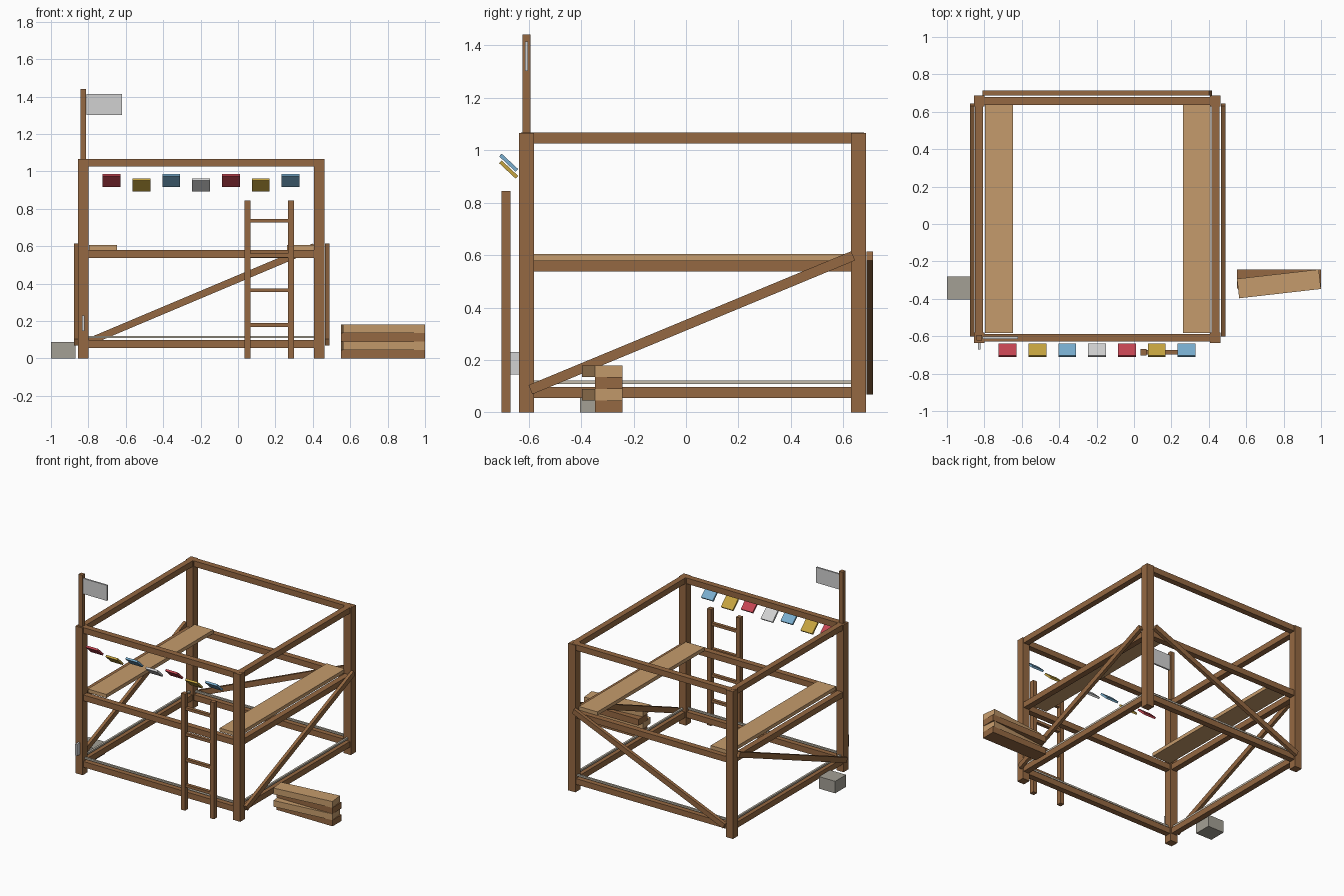
import bpy, math
from mathutils import Vector, Euler

cube = bpy.data.objects.get("Cube")
if cube:
    bpy.data.objects.remove(cube, do_unlink=True)


def material(name, rgb):
    m = bpy.data.materials.new(name)
    m.use_nodes = True
    m.diffuse_color = (*rgb, 1)
    m.node_tree.nodes["Principled BSDF"].inputs["Base Color"].default_value = (*rgb, 1)
    return m


WOOD = material("brown wood", (0.30, 0.14, 0.054))
PLANK = material("pale wood", (0.56, 0.33, 0.15))
STONE = material("stone grey", (0.37, 0.35, 0.30))
ROPE = material("rope beige", (0.55, 0.50, 0.41))
WHITE = material("cloth white", (0.64, 0.64, 0.64))
RED = material("cloth red", (0.56, 0.06, 0.085))
YELLOW = material("cloth yellow", (0.56, 0.37, 0.05))
BLUE = material("cloth blue", (0.19, 0.42, 0.62))


def box(name, centre, size, mat, rot=(0, 0, 0)):
    """Solid box given by centre, full size and rotation."""
    bpy.ops.mesh.primitive_cube_add(size=1)
    ob = bpy.context.object
    ob.name = name
    turn = Euler(rot).to_matrix()
    for v in ob.data.vertices:
        v.co = turn @ Vector(a * b for a, b in zip(v.co, size))
    ob.location = centre
    ob.data.materials.append(mat)
    return ob


# Frame layout
LEFT, RIGHT, FRONT, BACK = -0.828, 0.435, -0.608, 0.658
MID_X, MID_Y = (LEFT + RIGHT) / 2, (FRONT + BACK) / 2
SPAN_X, SPAN_Y = RIGHT - LEFT, BACK - FRONT
HEIGHT, THICK = 1.066, 0.057

# Corner posts
for x in (LEFT, RIGHT):
    for y in (FRONT, BACK):
        box("corner_post", (x, y, HEIGHT / 2), (THICK, THICK, HEIGHT), WOOD)

# Three levels of beams
for z in (0.076, 0.558, 1.046):
    for y in (FRONT, BACK):
        box("cross_beam", (MID_X, y, z), (SPAN_X, 0.042, 0.042), WOOD)
    for x in (LEFT, RIGHT):
        box("side_beam", (x, MID_Y, z), (0.042, SPAN_Y, 0.042), WOOD)

# Thin lines just above the lowest beams
for y in (FRONT, BACK):
    box("low_rope", (MID_X, y, 0.115), (SPAN_X, 0.014, 0.012), ROPE)
for x in (LEFT, RIGHT):
    box("low_rope", (x, MID_Y, 0.115), (0.014, SPAN_Y, 0.012), ROPE)

# Diagonal braces on both sides and the back
rise = 0.51
for x in (LEFT - 0.037, RIGHT + 0.042):
    box("side_brace", (x, 0.022, 0.342), (0.023, math.hypot(1.23, rise), 0.038), WOOD,
        (math.atan2(rise, 1.23), 0, 0))
box("back_brace", (MID_X, 0.70, 0.342), (math.hypot(1.21, rise), 0.025, 0.038), WOOD,
    (0, -math.atan2(rise, 1.21), 0))

# Walkway planks
for x in (-0.722, 0.335):
    box("walkway_plank", (x, 0.03, 0.592), (0.148, 1.225, 0.026), PLANK)

# Ladder
for x in (0.052, 0.283):
    box("ladder_rail", (x, -0.686, 0.422), (0.032, 0.034, 0.844), WOOD)
for i in range(4):
    box("ladder_rung", (0.167, -0.686, 0.178 + i * 0.186), (0.23, 0.024, 0.02), WOOD)

# Flag pole with its flag
box("flag_pole", (-0.827, -0.608, 1.24), (0.03, 0.03, 0.4), WOOD)
box("pole_flag", (-0.716, -0.608, 1.358), (0.19, 0.012, 0.112), WHITE)

# Row of tilted pennants
for i, mat in enumerate((RED, YELLOW, BLUE, WHITE, RED, YELLOW, BLUE)):
    z = 0.952 - 0.026 * (i % 2)
    box("pennant", (-0.676 + i * 0.1595, -0.676, z), (0.095, 0.086, 0.014), mat,
        (math.radians(-43), 0, 0))

# Notice plate on the front post
box("notice_plate", (-0.828, -0.654, 0.188), (0.014, 0.036, 0.085), WHITE)

# Stone block
box("stone_block", (-0.935, -0.342, 0.0435), (0.13, 0.125, 0.087), STONE)

# Timber pile, alternate layers turned
for i in range(4):
    z = 0.0225 + i * 0.045
    if i % 2:
        box("pile_plank", (0.775, -0.32, z), (0.44, 0.105, 0.045), PLANK,
            (0, 0, math.radians(6.5)))
    else:
        box("pile_beam", (0.775, -0.294, z), (0.45, 0.104, 0.045), WOOD)
